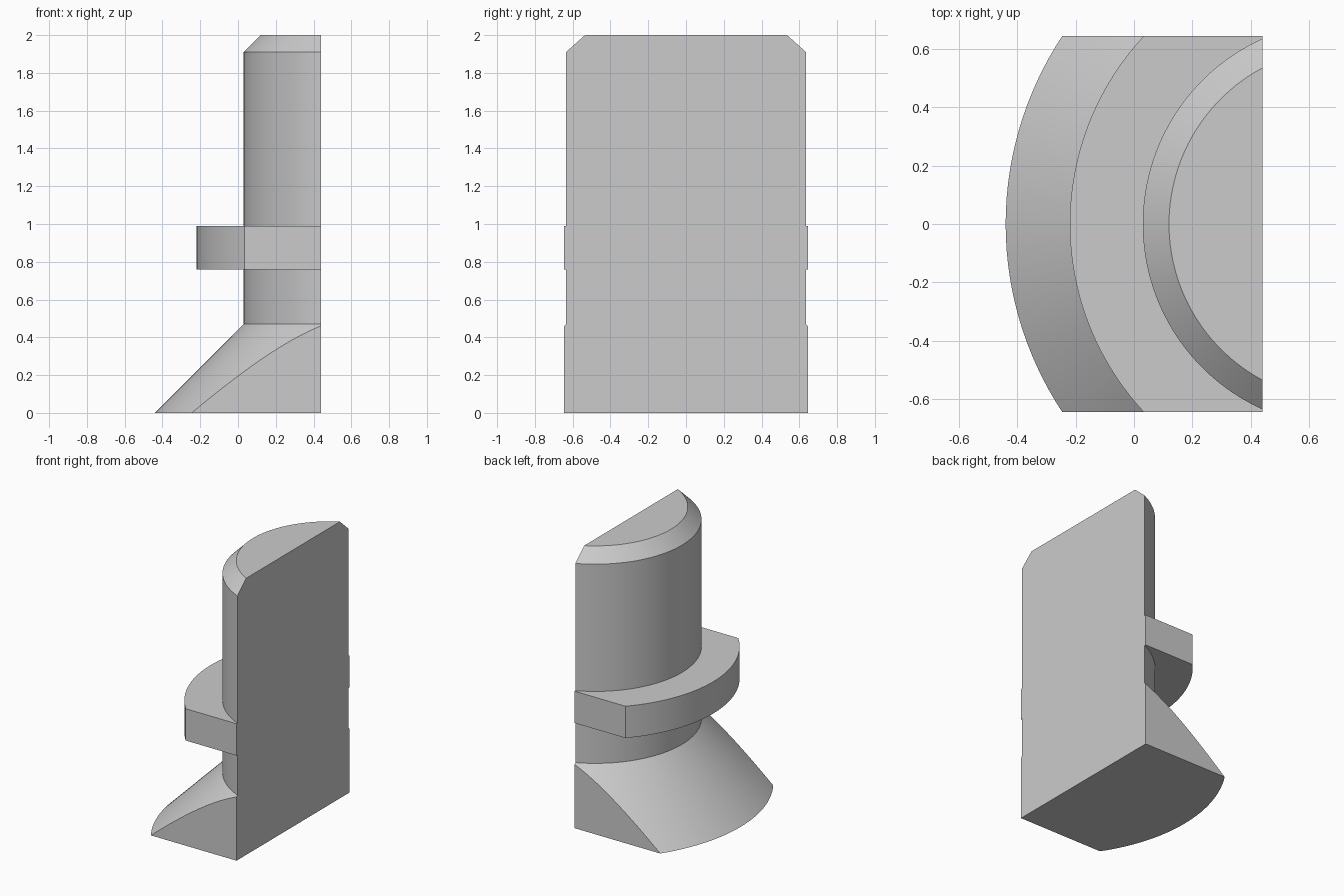
import bpy
import bmesh
from math import radians, tau
from mathutils import Vector

if "Cube" in bpy.data.objects:
    bpy.data.objects.remove(bpy.data.objects["Cube"], do_unlink=True)

AXIS_X = 0.727       # turning axis, beyond the flat face
FLAT_X = 0.44        # flat mounting face
HALF_WIDTH = 0.645   # trimmed sides

# Radius and height of the turned outline: flared foot, post, collar, chamfered top
outline = [(0, 0), (1.167, 0), (0.697, 0.47), (0.697, 0.76), (0.947, 0.76),
           (0.947, 0.99), (0.697, 0.99), (0.697, 1.91), (0.607, 2), (0, 2)]

grey = bpy.data.materials.new("plain grey")
grey.use_nodes = True
colour = (0.6, 0.6, 0.6, 1)
grey.diffuse_color = colour
grey.node_tree.nodes["Principled BSDF"].inputs["Base Color"].default_value = colour


def trim(bm, point, normal):
    """Cut away everything on the normal's side and cap the opening."""
    bmesh.ops.bisect_plane(bm, geom=bm.verts[:] + bm.edges[:] + bm.faces[:],
                           plane_co=point, plane_no=normal, clear_outer=True)
    rim = [e for e in bm.edges if e.is_boundary]
    bmesh.ops.holes_fill(bm, edges=rim, sides=0)


# Turn the outline into a solid
bm = bmesh.new()
verts = [bm.verts.new((AXIS_X + r, 0, z)) for r, z in outline]
edges = [bm.edges.new(pair) for pair in zip(verts, verts[1:])]
bmesh.ops.spin(bm, geom=verts + edges, cent=(AXIS_X, 0, 0), axis=(0, 0, 1),
               angle=tau, steps=160, use_merge=False)
bmesh.ops.remove_doubles(bm, verts=bm.verts[:], dist=0.0001)

# Slice the flat face and the two parallel sides
trim(bm, Vector((FLAT_X, 0, 0)), Vector((1, 0, 0)))
for side in (-1, 1):
    trim(bm, Vector((0, side * HALF_WIDTH, 0)), Vector((0, side, 0)))

# Merge the flat slivers into clean caps
bmesh.ops.dissolve_limit(bm, angle_limit=radians(0.1), verts=bm.verts[:], edges=bm.edges[:])
bmesh.ops.recalc_face_normals(bm, faces=bm.faces[:])

mesh = bpy.data.meshes.new("flanged_half_post")
bm.to_mesh(mesh)
bm.free()
mesh.materials.append(grey)
post = bpy.data.objects.new("flanged_half_post", mesh)
bpy.context.collection.objects.link(post)

# Smooth curved walls with crisp edges
bpy.context.view_layer.objects.active = post
post.select_set(True)
bpy.ops.object.shade_smooth_by_angle(angle=radians(30))
